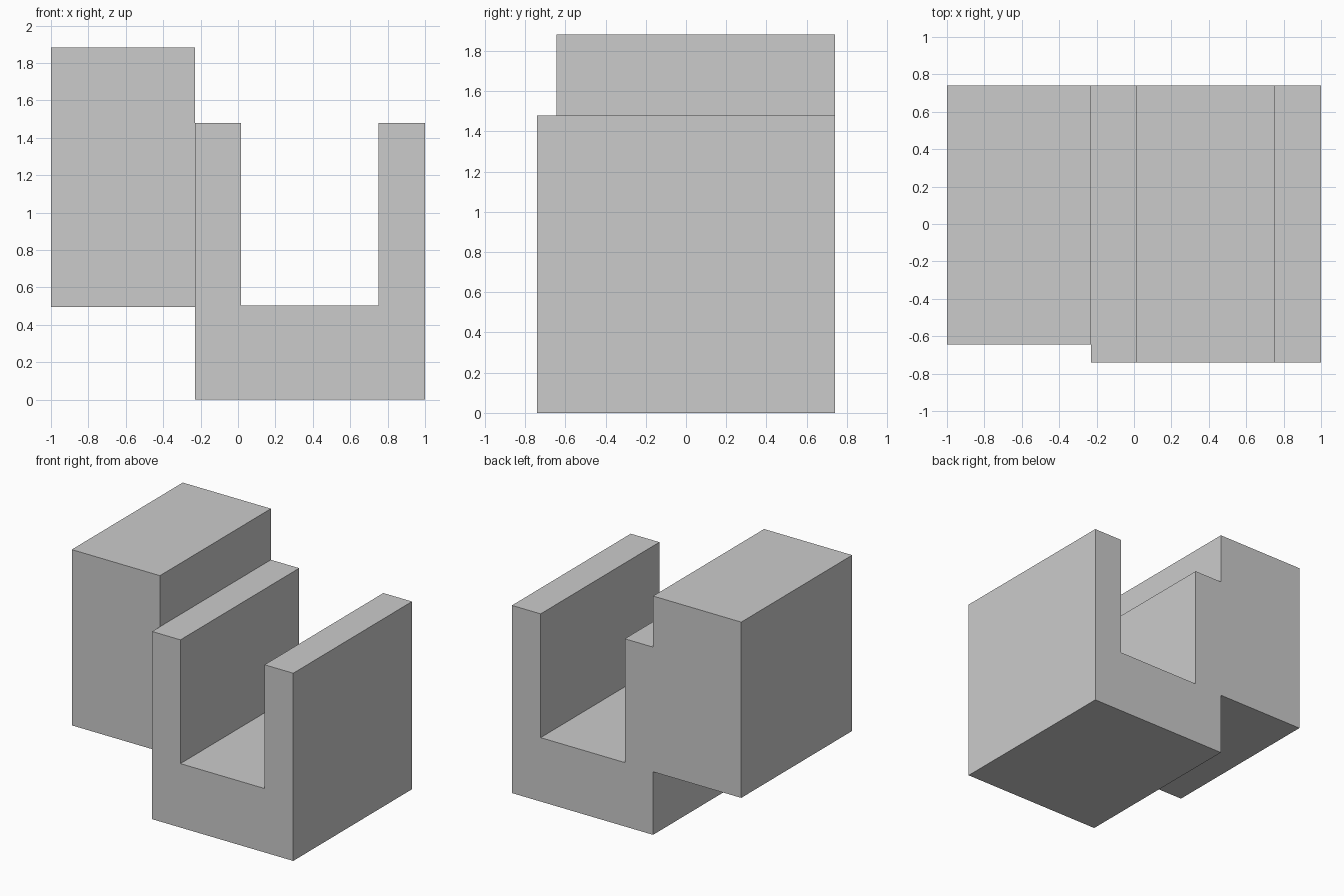
import bpy
import bmesh
from mathutils import Vector

if "Cube" in bpy.data.objects:
    bpy.data.objects.remove(bpy.data.objects["Cube"])

BACK, STEP, FRONT = 0.74, -0.643, -0.74
SEAM = -0.231

# Front outline: raised side block joined to a U-shaped channel
outline = [
    (-1.0, 0.497), (SEAM, 0.497), (SEAM, 0.0), (1.0, 0.0),
    (1.0, 1.48), (0.75, 1.48), (0.75, 0.504), (0.016, 0.504),
    (0.016, 1.48), (SEAM, 1.48), (SEAM, 1.883), (-1.0, 1.883),
]

bm = bmesh.new()
face = bm.faces.new([bm.verts.new((x, BACK, z)) for x, z in outline])

# Main body, from the back to the front of the side block
geom = bmesh.ops.extrude_face_region(bm, geom=[face])["geom"]
verts = [g for g in geom if isinstance(g, bmesh.types.BMVert)]
bmesh.ops.translate(bm, verts=verts, vec=(0, STEP - BACK, 0))

# Split the front along the seam and push the channel further forward
front = next(f for f in bm.faces if all(abs(v.co.y - STEP) < 1e-4 for v in f.verts))


def corner(z):
    return min(front.verts, key=lambda v: (v.co - Vector((SEAM, STEP, z))).length)


bmesh.utils.face_split(front, corner(0.497), corner(1.48))
channel = next(f for f in bm.faces
               if all(abs(v.co.y - STEP) < 1e-4 and v.co.x > SEAM - 0.01 for v in f.verts))
pushed = bmesh.ops.extrude_discrete_faces(bm, faces=[channel])["faces"]
bmesh.ops.translate(bm, verts=pushed[0].verts[:], vec=(0, FRONT - STEP, 0))

# Clean up flat seams
bmesh.ops.remove_doubles(bm, verts=bm.verts[:], dist=1e-4)
bmesh.ops.dissolve_limit(bm, angle_limit=0.01, verts=bm.verts[:], edges=bm.edges[:])
bmesh.ops.recalc_face_normals(bm, faces=bm.faces[:])

mesh = bpy.data.meshes.new("channel_with_side_block")
bm.to_mesh(mesh)
bm.free()
body = bpy.data.objects.new("channel_with_side_block", mesh)
bpy.context.collection.objects.link(body)
